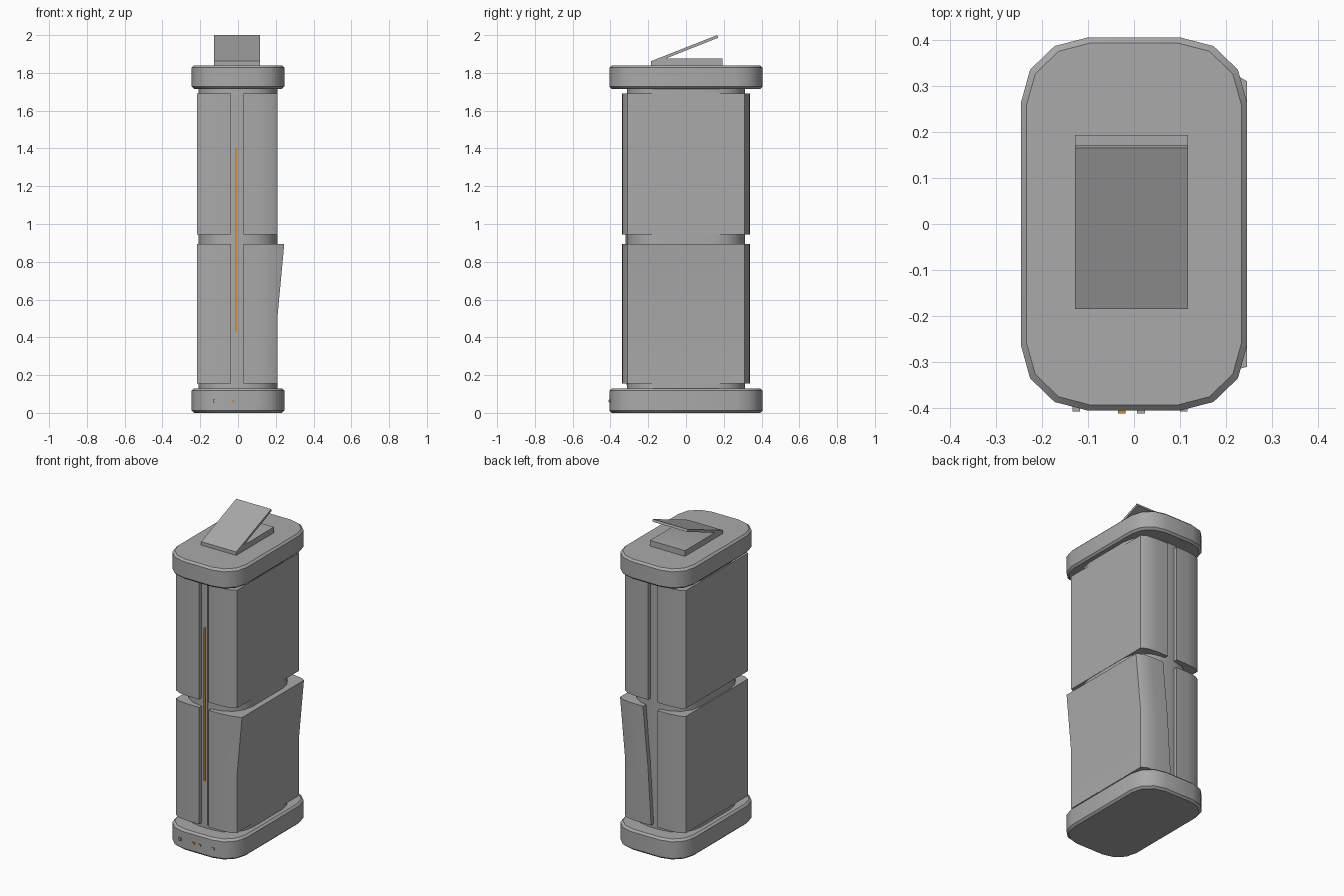
import bpy, bmesh, math

if "Cube" in bpy.data.objects:
    bpy.data.objects.remove(bpy.data.objects["Cube"])


def mat(name, rgb):
    m = bpy.data.materials.new(name)
    m.diffuse_color = (*rgb, 1)
    m.use_nodes = True
    m.node_tree.nodes["Principled BSDF"].inputs["Base Color"].default_value = m.diffuse_color
    return m


GRAY = mat("gray_plastic", (0.40, 0.40, 0.40))
ORANGE = mat("orange_light", (0.64, 0.27, 0.03))


def loft(name, rings, material=GRAY):
    """Closed solid through equal-length rings of 3D points."""
    bm = bmesh.new()
    vr = [[bm.verts.new(p) for p in r] for r in rings]
    n = len(vr[0])
    bm.faces.new(vr[0][::-1])
    bm.faces.new(vr[-1])
    for a, b in zip(vr, vr[1:]):
        for i in range(n):
            j = (i + 1) % n
            bm.faces.new((a[i], a[j], b[j], b[i]))
    bmesh.ops.recalc_face_normals(bm, faces=bm.faces)
    me = bpy.data.meshes.new(name)
    bm.to_mesh(me)
    bm.free()
    me.materials.append(material)
    ob = bpy.data.objects.new(name, me)
    bpy.context.collection.objects.link(ob)
    bpy.ops.object.select_all(action='DESELECT')
    ob.select_set(True)
    bpy.context.view_layer.objects.active = ob
    bpy.ops.object.shade_smooth_by_angle(angle=math.radians(35))
    return ob


def box(name, x0, x1, y0, y1, z0, z1, material=GRAY):
    sq = [(x0, y0), (x1, y0), (x1, y1), (x0, y1)]
    return loft(name, [[(x, y, z) for x, y in sq] for z in (z0, z1)], material)


def rounded(hx, hy, rx, ry, seg=3):
    """Rounded rectangle outline with elliptical corners."""
    pts = []
    for k, (sx, sy) in enumerate(((1, 1), (-1, 1), (-1, -1), (1, -1))):
        for i in range(seg + 1):
            a = math.radians(90 * (k + i / seg))
            pts.append((sx * (hx - rx) + rx * math.cos(a),
                        sy * (hy - ry) + ry * math.sin(a)))
    return pts


def slab(name, z0, z1, b=0.012):
    """End block with chamfered rims."""
    steps = ((z0, b), (z0 + b, 0), (z1 - b, 0), (z1, b))
    loft(name, [[(x, y, z) for x, y in rounded(0.245 - d, 0.405 - d, 0.145 - d / 2, 0.14 - d / 2)]
                for z, d in steps])


slab("base_block", 0, 0.13)
slab("top_block", 1.715, 1.84)

# inner core, seen in the seams between panels
core = rounded(0.208, 0.312, 0.165, 0.16, 4)
loft("core", [[(x, y, z) for x, y in core] for z in (0.12, 1.72)])

# half-shell side panels
half = [(0.033, -0.338), (0.12, -0.337), (0.18, -0.329), (0.213, -0.31)]
section = half + [(x, -y) for x, y in reversed(half)]


def panel(name, side, z0, z1, popped=False):
    rings = []
    for z in (z0, 0.52, z1) if popped else (z0, z1):
        lift = 0.035 * max(0, (z - 0.52) / (z1 - 0.52)) if popped else 0
        ring = []
        for x, y in section:
            dx = lift if (x > 0.19 or y > 0) else 0
            # loose back edge leans inward near its foot
            if popped and y > 0 and x < 0.1 and z < 0.3:
                dx -= 0.022
            ring.append((side * x + dx - 0.003, y, z))
        rings.append(ring)
    loft(name, rings)


for side, label in ((-1, "left"), (1, "right")):
    panel("upper_panel_" + label, side, 0.945, 1.692)
    panel("lower_panel_" + label, side, 0.155, 0.895, popped=side > 0)

# front groove trim and light strip
box("groove_trim", -0.018, 0.008, -0.318, -0.30, 0.15, 1.69)
box("light_strip", -0.016, -0.005, -0.321, -0.315, 0.43, 1.40, ORANGE)

# hatch frame and open lid on the top
def extrude_x(name, prof, x0, x1):
    return loft(name, [[(x, y, z) for y, z in prof] for x in (x0, x1)])


extrude_x("hatch_frame", [(-0.185, 1.835), (0.193, 1.835), (0.193, 1.876),
                          (-0.12, 1.876), (-0.185, 1.852)], -0.128, 0.117)
extrude_x("hatch_lid", [(-0.185, 1.850), (-0.172, 1.850), (0.170, 1.986),
                        (0.165, 2.0), (-0.185, 1.862)], -0.128, 0.117)

# small ports on the front of the base
box("orange_button", -0.035, -0.018, -0.411, -0.40, 0.058, 0.069, ORANGE)
box("gray_button", 0.007, 0.024, -0.411, -0.40, 0.058, 0.069)
for x in (-0.125, 0.108):
    box("port_mark", x - 0.008, x + 0.008, -0.407, -0.39, 0.055, 0.072)
